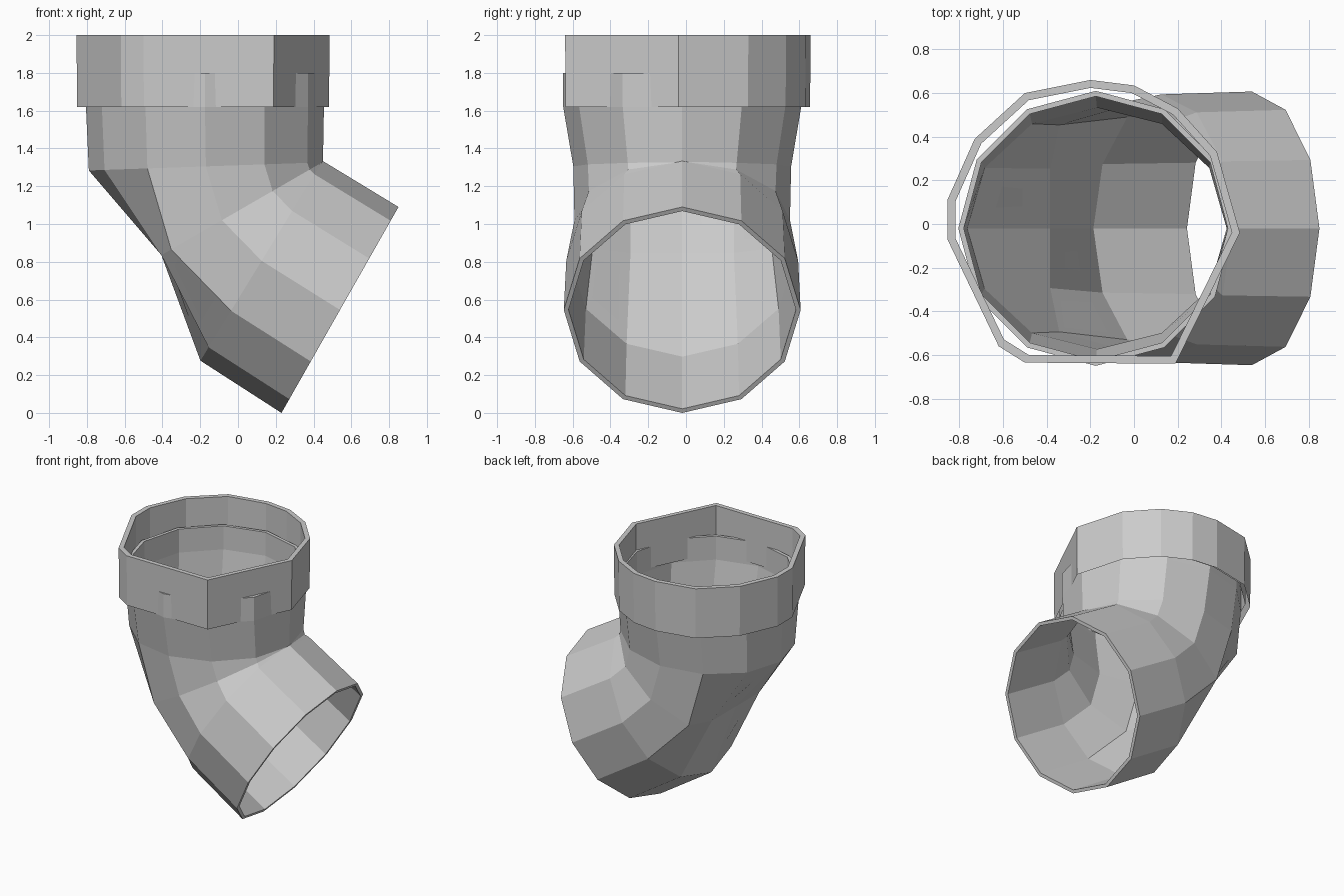
import bpy, bmesh
from math import sin, cos, pi, radians

if "Cube" in bpy.data.objects:
    bpy.data.objects.remove(bpy.data.objects["Cube"])


def skin(name, loops, closed):
    """Join equal-length loops of points with flat quads."""
    bm = bmesh.new()
    rings = [[bm.verts.new(p) for p in loop] for loop in loops]
    pairs = list(zip(rings, rings[1:]))
    if closed:
        pairs.append((rings[-1], rings[0]))
    for a, b in pairs:
        n = len(a)
        for i in range(n):
            j = (i + 1) % n
            bm.faces.new((a[i], a[j], b[j], b[i]))
    bmesh.ops.remove_doubles(bm, verts=bm.verts, dist=0.0005)
    bmesh.ops.recalc_face_normals(bm, faces=bm.faces)
    mesh = bpy.data.meshes.new(name)
    bm.to_mesh(mesh)
    bm.free()
    obj = bpy.data.objects.new(name, mesh)
    bpy.context.collection.objects.link(obj)
    return obj


def ring(cx, cz, tilt, r, wide, low, inset):
    """12-sided section tilted about y; 'low' flattens the outside of the bend."""
    r -= inset
    pts = []
    for i in range(12):
        a = 2 * pi * i / 12
        u = max(r * cos(a), -low + inset)
        pts.append((cx + u * cos(tilt), -0.02 + r * wide * sin(a), cz + u * sin(tilt)))
    return pts


# Elbow pipe: centre x, centre z, tilt, radius, side scale, outer-bend limit
sections = [
    (-0.175, 1.80, 0, 0.63, 1.0, 1),
    (-0.175, 1.62, 0, 0.63, 1.0, 1),
    (-0.17, 1.305, radians(2), 0.62, 0.93, 1),
    (-0.085, 1.02, radians(30), 0.62, 0.92, 0.37),
    (0.125, 0.805, radians(58.5), 0.62, 0.99, 1),
    (0.54, 0.545, radians(60.4), 0.627, 1.0, 1),
]
outer = [ring(*s, 0) for s in sections]
inner = [ring(*s, 0.025) for s in reversed(sections)]
skin("elbow_pipe", outer + inner, True)

# Collar: irregular low-poly outline, thin wall open underneath
outline = [(0.485, -0.04), (0.38, 0.33), (0.2, 0.53), (0.0, 0.635), (-0.2, 0.66),
           (-0.5, 0.6), (-0.73, 0.39), (-0.855, 0.11), (-0.855, -0.07),
           (-0.62, -0.56), (-0.5, -0.635), (0.19, -0.64)]


def collar_loop(scale, z):
    return [(-0.18 + (x + 0.18) * scale, y * scale, z) for x, y in outline]


skin("collar", [collar_loop(0.995, 1.62), collar_loop(1, 2.0),
                collar_loop(0.945, 2.0), collar_loop(0.945, 1.64)], False)
